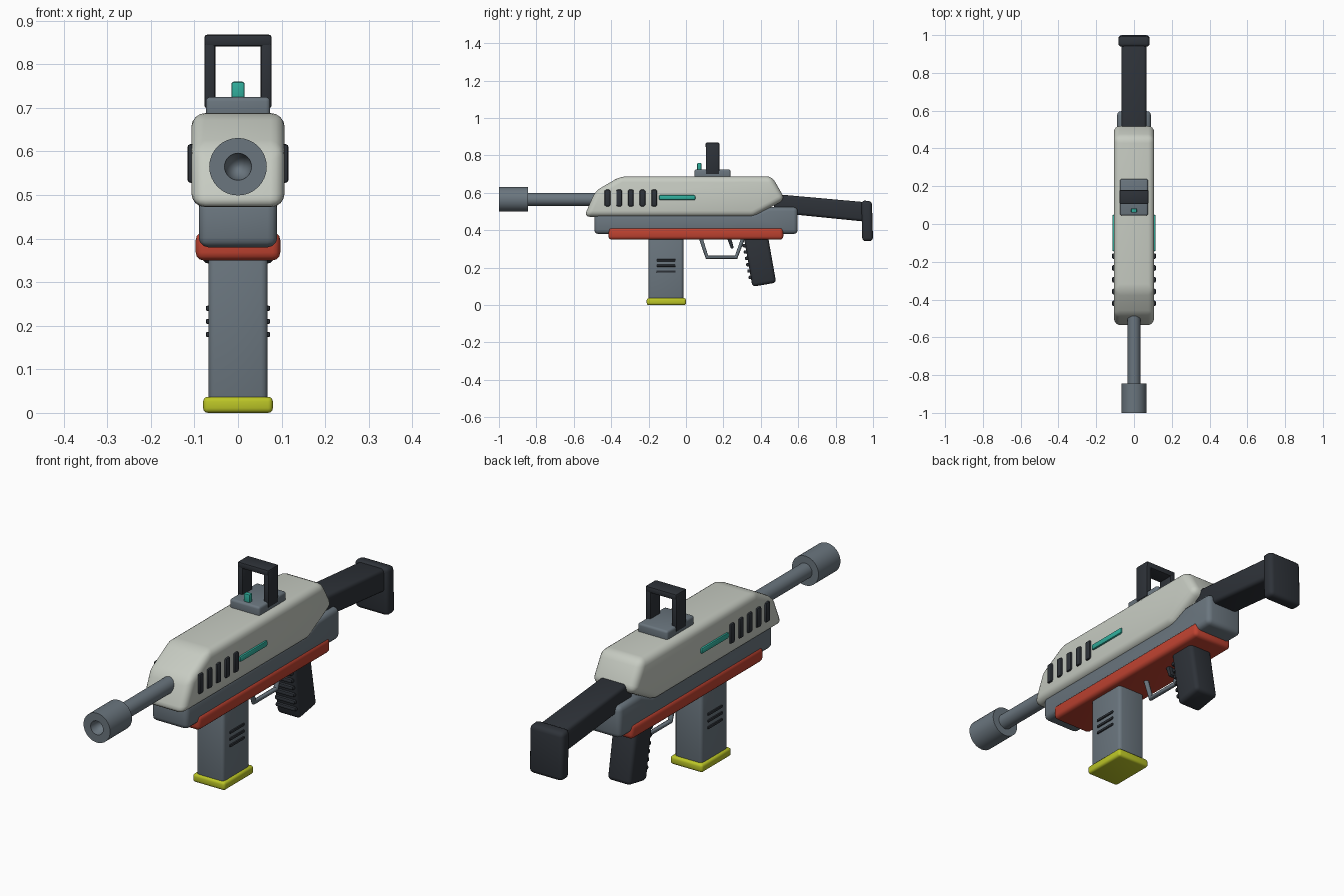
import bpy
import bmesh
from math import radians, sin, cos, pi
from mathutils import Vector

cube = bpy.data.objects.get("Cube")
if cube:
    bpy.data.objects.remove(cube, do_unlink=True)


def material(name, rgb):
    mat = bpy.data.materials.new(name)
    mat.use_nodes = True
    mat.diffuse_color = (*rgb, 1)
    mat.node_tree.nodes["Principled BSDF"].inputs["Base Color"].default_value = (*rgb, 1)
    return mat


PALE = material("pale_grey", (0.57, 0.60, 0.54))
GREY = material("steel_grey", (0.145, 0.18, 0.21))
DARK = material("charcoal", (0.027, 0.032, 0.04))
RED = material("red", (0.52, 0.055, 0.03))
LIME = material("lime_yellow", (0.50, 0.56, 0.02))
TEAL = material("teal", (0.03, 0.42, 0.33))


def finish(name, bm, mat, bevel=0.0, segments=3):
    """Round the sharp edges, then turn the bmesh into a smooth-shaded object."""
    bmesh.ops.recalc_face_normals(bm, faces=bm.faces)
    if bevel:
        sharp = [e for e in bm.edges if e.calc_face_angle(0) > radians(25)]
        bmesh.ops.bevel(bm, geom=sharp, offset=bevel, segments=segments,
                        profile=0.5, affect='EDGES', clamp_overlap=True)
    mesh = bpy.data.meshes.new(name)
    bm.to_mesh(mesh)
    bm.free()
    mesh.materials.append(mat)
    obj = bpy.data.objects.new(name, mesh)
    bpy.context.collection.objects.link(obj)
    bpy.ops.object.select_all(action='DESELECT')
    obj.select_set(True)
    bpy.context.view_layer.objects.active = obj
    bpy.ops.object.shade_smooth_by_angle(angle=radians(40))
    return obj


def slab(name, profile, x0, x1, mat, bevel=0.0, segments=3):
    """Extrude a (y, z) side profile from x0 to x1."""
    bm = bmesh.new()
    face = bm.faces.new([bm.verts.new((x0, y, z)) for y, z in profile])
    ext = bmesh.ops.extrude_face_region(bm, geom=[face])
    moved = [v for v in ext["geom"] if isinstance(v, bmesh.types.BMVert)]
    bmesh.ops.translate(bm, verts=moved, vec=(x1 - x0, 0, 0))
    return finish(name, bm, mat, bevel, segments)


def box(name, x, y, z, mat, bevel=0.0, segments=3):
    """Box from (min, max) ranges."""
    profile = [(y[0], z[0]), (y[1], z[0]), (y[1], z[1]), (y[0], z[1])]
    return slab(name, profile, x[0], x[1], mat, bevel, segments)


def lathe(name, profile, z, mat, sides=32):
    """Turn a (radius, y) profile about the barrel axis."""
    bm = bmesh.new()
    rings = []
    for r, y in profile:
        rings.append([bm.verts.new((r * cos(2 * pi * i / sides), y,
                                    z + r * sin(2 * pi * i / sides)))
                      for i in range(sides)])
    for a, b in zip(rings, rings[1:]):
        for i in range(sides):
            j = (i + 1) % sides
            bm.faces.new((a[i], a[j], b[j], b[i]))
    bm.faces.new(rings[0])
    bm.faces.new(rings[-1])
    return finish(name, bm, mat)


def tube(name, points, radius, mat, sides=10):
    """Round tube along a (y, z) path, mitred at the corners."""
    bm = bmesh.new()
    path = [Vector((0, y, z)) for y, z in points]
    rings = []
    for i, p in enumerate(path):
        before = (p - path[max(i - 1, 0)]).normalized()
        after = (path[min(i + 1, len(path) - 1)] - p).normalized()
        across = (before + after).normalized().cross(Vector((1, 0, 0)))
        rings.append([bm.verts.new(p + radius * (Vector((cos(t), 0, 0)) + across * sin(t)))
                      for t in (2 * pi * k / sides for k in range(sides))])
    for a, b in zip(rings, rings[1:]):
        for i in range(sides):
            j = (i + 1) % sides
            bm.faces.new((a[i], a[j], b[j], b[i]))
    bm.faces.new(rings[0])
    bm.faces.new(rings[-1])
    return finish(name, bm, mat)


# Body: upper shell, lower receiver and red rail
slab("upper_shell", [(-0.545, 0.472), (-0.485, 0.61), (-0.35, 0.688), (0.46, 0.688),
                     (0.53, 0.565), (0.36, 0.472)], -0.107, 0.107, PALE, 0.032, 4)
slab("lower_receiver", [(-0.49, 0.38), (0.597, 0.38), (0.597, 0.524), (0.44, 0.524),
                        (0.36, 0.49), (-0.49, 0.49)], -0.09, 0.09, GREY, 0.022)
box("lower_rail", (-0.097, 0.097), (-0.415, 0.52), (0.35, 0.415), RED, 0.018)

# Barrel and hollow muzzle
AXIS = 0.565
lathe("barrel", [(0.034, -0.87), (0.034, -0.45)], AXIS, GREY)
lathe("muzzle", [(0.066, -0.845), (0.066, -1.0), (0.031, -1.0), (0.027, -0.975),
                 (0.016, -0.955), (0.004, -0.948)], AXIS, GREY)

# Side vents and light strips
for side, s in (("left", 1), ("right", -1)):
    for i in range(5):
        y = -0.42 + i * 0.0625
        box(f"vent_{side}_{i + 1}", (s * 0.09, s * 0.116), (y - 0.015, y + 0.015),
            (0.528, 0.617), DARK, 0.007, 2)
    box(f"light_strip_{side}", (s * 0.09, s * 0.115), (-0.145, 0.05),
        (0.561, 0.588), TEAL, 0.008, 2)

# Sight: base, arch and front bead
box("sight_base", (-0.074, 0.074), (0.045, 0.238), (0.67, 0.725), GREY, 0.01)
for side, s in (("left", 1), ("right", -1)):
    box(f"sight_post_{side}", (s * 0.052, s * 0.077), (0.106, 0.178),
        (0.70, 0.86), DARK, 0.005, 2)
box("sight_bridge", (-0.077, 0.077), (0.105, 0.179), (0.841, 0.868), DARK, 0.006, 2)
box("sight_bead", (-0.015, 0.015), (0.06, 0.082), (0.715, 0.76), TEAL, 0.005, 2)

# Stock and butt plate
slab("stock", [(0.47, 0.594), (0.96, 0.55), (0.96, 0.446), (0.47, 0.495)],
     -0.066, 0.066, DARK, 0.016)
slab("butt_plate", [(0.938, 0.56), (0.994, 0.555), (1.0, 0.342), (0.942, 0.342)],
     -0.083, 0.083, DARK, 0.018)

# Magazine with side slots and base
box("magazine", (-0.068, 0.068), (-0.2, -0.014), (0.02, 0.37), GREY, 0.015)
box("magazine_base", (-0.08, 0.08), (-0.21, 0.0), (0.0, 0.037), LIME, 0.011)
for side, s in (("left", 1), ("right", -1)):
    for i in range(3):
        z = 0.18 + i * 0.03
        box(f"magazine_slot_{side}_{i + 1}", (s * 0.06, s * 0.074), (-0.158, -0.055),
            (z - 0.006, z + 0.006), DARK, 0.004, 2)

# Grip with finger ridges
slab("grip", [(0.308, 0.37), (0.438, 0.37), (0.482, 0.12), (0.355, 0.098)],
     -0.058, 0.058, DARK, 0.018)
for i in range(6):
    y, z = 0.315 + i * 0.0065, 0.318 - i * 0.034
    box(f"grip_ridge_{i + 1}", (-0.05, 0.05), (y - 0.013, y + 0.02),
        (z - 0.009, z + 0.009), DARK, 0.006, 2)

# Trigger and guard
tube("trigger_guard", [(0.075, 0.37), (0.112, 0.256), (0.268, 0.256), (0.31, 0.37)],
     0.011, GREY)
slab("trigger", [(0.215, 0.37), (0.238, 0.37), (0.256, 0.305), (0.241, 0.3)],
     -0.012, 0.012, DARK, 0.004, 2)
